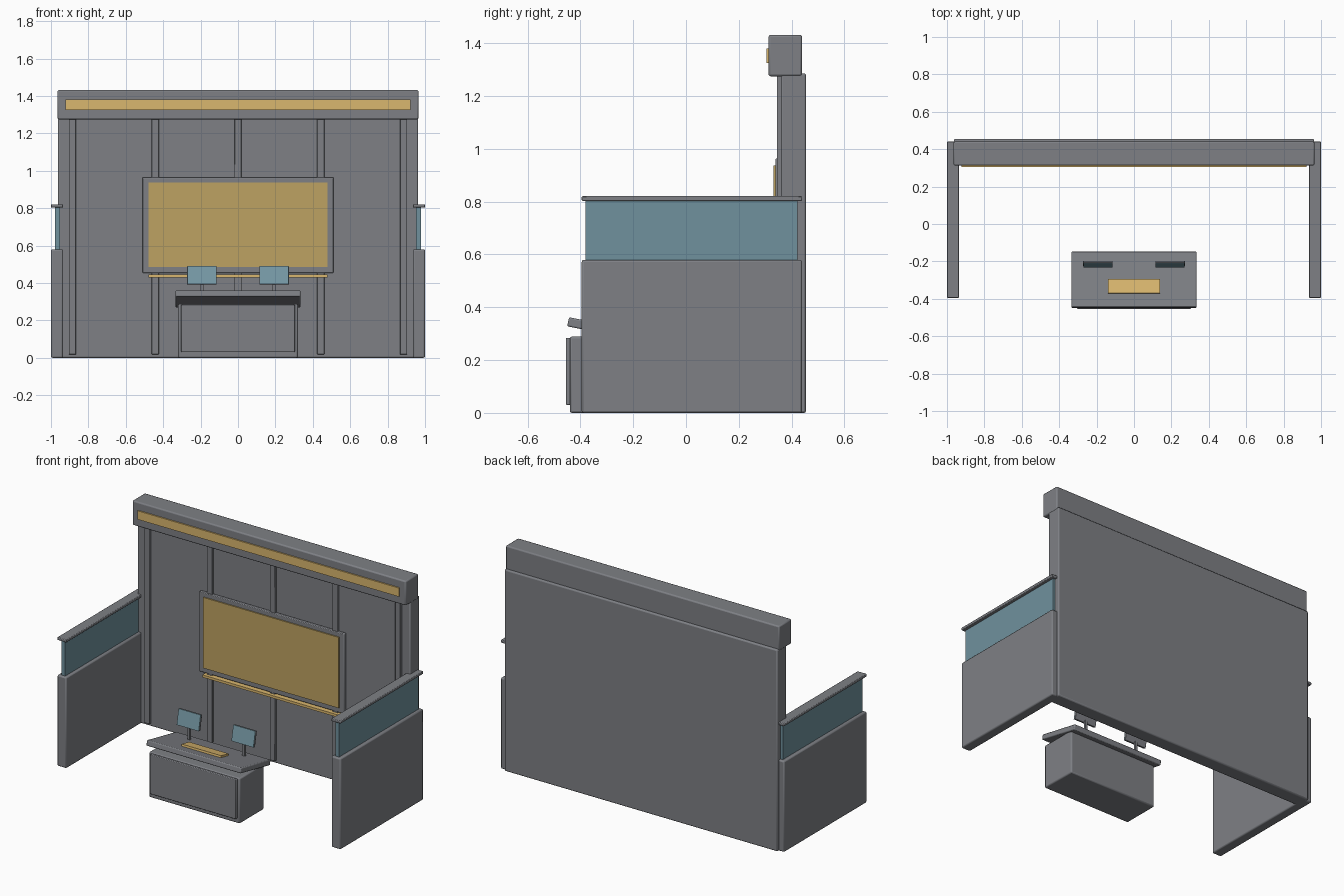
import bpy
import bmesh
import math
from mathutils import Matrix

if "Cube" in bpy.data.objects:
    bpy.data.objects.remove(bpy.data.objects["Cube"])


def material(name, rgb):
    lin = [((c / 255 + 0.055) / 1.055) ** 2.4 for c in rgb]
    m = bpy.data.materials.new(name)
    m.diffuse_color = (*lin, 1.0)
    m.use_nodes = True
    m.node_tree.nodes["Principled BSDF"].inputs["Base Color"].default_value = m.diffuse_color
    return m


GREY = material("panel_grey", (126, 128, 133))
GOLD = material("bright_gold", (218, 183, 110))
DULL = material("board_gold", (190, 162, 98))
TEAL = material("glass_teal", (112, 145, 157))
SCREEN = material("screen_teal", (119, 154, 166))
TILT = -0.2  # shared slope of the desk top and monitors


def box(name, x, y, z, mat, bevel=0.0, tilt=0.0):
    """Box from (min, max) ranges, optionally bevelled and tilted about x."""
    size = [r[1] - r[0] for r in (x, y, z)]
    centre = [(r[0] + r[1]) / 2 for r in (x, y, z)]
    bm = bmesh.new()
    bmesh.ops.create_cube(bm, size=1, matrix=Matrix.Diagonal((*size, 1)))
    mesh = bpy.data.meshes.new(name)
    bm.to_mesh(mesh)
    bm.free()
    mesh.materials.append(mat)
    ob = bpy.data.objects.new(name, mesh)
    ob.location = centre
    ob.rotation_euler.x = tilt
    bpy.context.collection.objects.link(ob)
    if bevel:
        mod = ob.modifiers.new("bevel", "BEVEL")
        mod.width = bevel
        mod.segments = 2
    return ob


def slab(name, x, y, z, size, mat, bevel=0.0):
    """Tilted box from centre and size."""
    r = [(c - s / 2, c + s / 2) for c, s in zip((x, y, z), size)]
    return box(name, *r, mat, bevel, TILT)


# Back wall with header and light strip
box("back_wall", (-0.963, 0.963), (0.36, 0.455), (0, 1.286), GREY, 0.008)
box("header", (-0.965, 0.965), (0.3125, 0.44), (1.275, 1.432), GREY, 0.008)
box("header_strip", (-0.922, 0.922), (0.304, 0.3135), (1.326, 1.381), GOLD)

# Vertical ribs on the wall
for i in range(5):
    x = (i - 2) * 0.4425
    box(f"wall_rib_{i + 1}", (x - 0.019, x + 0.019), (0.345, 0.362), (0.018, 1.28), GREY, 0.003)

# Display board and ledge
box("board_frame", (-0.511, 0.511), (0.339, 0.361), (0.454, 0.964), GREY, 0.004)
box("board_face", (-0.478, 0.478), (0.3315, 0.340), (0.486, 0.937), DULL)
box("board_ledge", (-0.478, 0.478), (0.324, 0.361), (0.430, 0.446), GOLD)

# Side partitions: solid base, glass and top rail
for side, s in (("left", -1), ("right", 1)):
    def span(a, b):
        return tuple(sorted((s * a, s * b)))
    box(f"{side}_partition", span(0.935, 1.0), (-0.395, 0.44), (0, 0.58), GREY, 0.008)
    box(f"{side}_glass", span(0.953, 0.979), (-0.38, 0.4225), (0.575, 0.806), TEAL)
    box(f"{side}_rail", span(0.935, 1.0), (-0.395, 0.44), (0.803, 0.821), GREY, 0.004)

# Desk with front panel, tilted top and control plate
box("desk_body", (-0.32, 0.32), (-0.44, -0.195), (0, 0.289), GREY, 0.008)
box("desk_front_panel", (-0.304, 0.304), (-0.455, -0.438), (0.03, 0.284), GREY, 0.004)
slab("desk_top", 0, -0.2975, 0.315, (0.668, 0.304, 0.035), GREY, 0.006)
slab("control_plate", 0, -0.333, 0.345, (0.278, 0.078, 0.015), GOLD)

# Monitors on posts
for side, s in (("left", -1), ("right", 1)):
    x = s * 0.193
    slab(f"{side}_monitor", x, -0.212, 0.441, (0.157, 0.012, 0.100), GREY, 0.002)
    slab(f"{side}_screen", x, -0.2195, 0.4425, (0.155, 0.005, 0.098), SCREEN)
    box(f"{side}_monitor_post", (x - 0.008, x + 0.008), (-0.222, -0.207), (0.305, 0.405), GREY)

for ob in bpy.context.collection.objects:
    ob.select_set(True)
    bpy.context.view_layer.objects.active = ob
bpy.ops.object.shade_smooth_by_angle(angle=math.radians(30))
